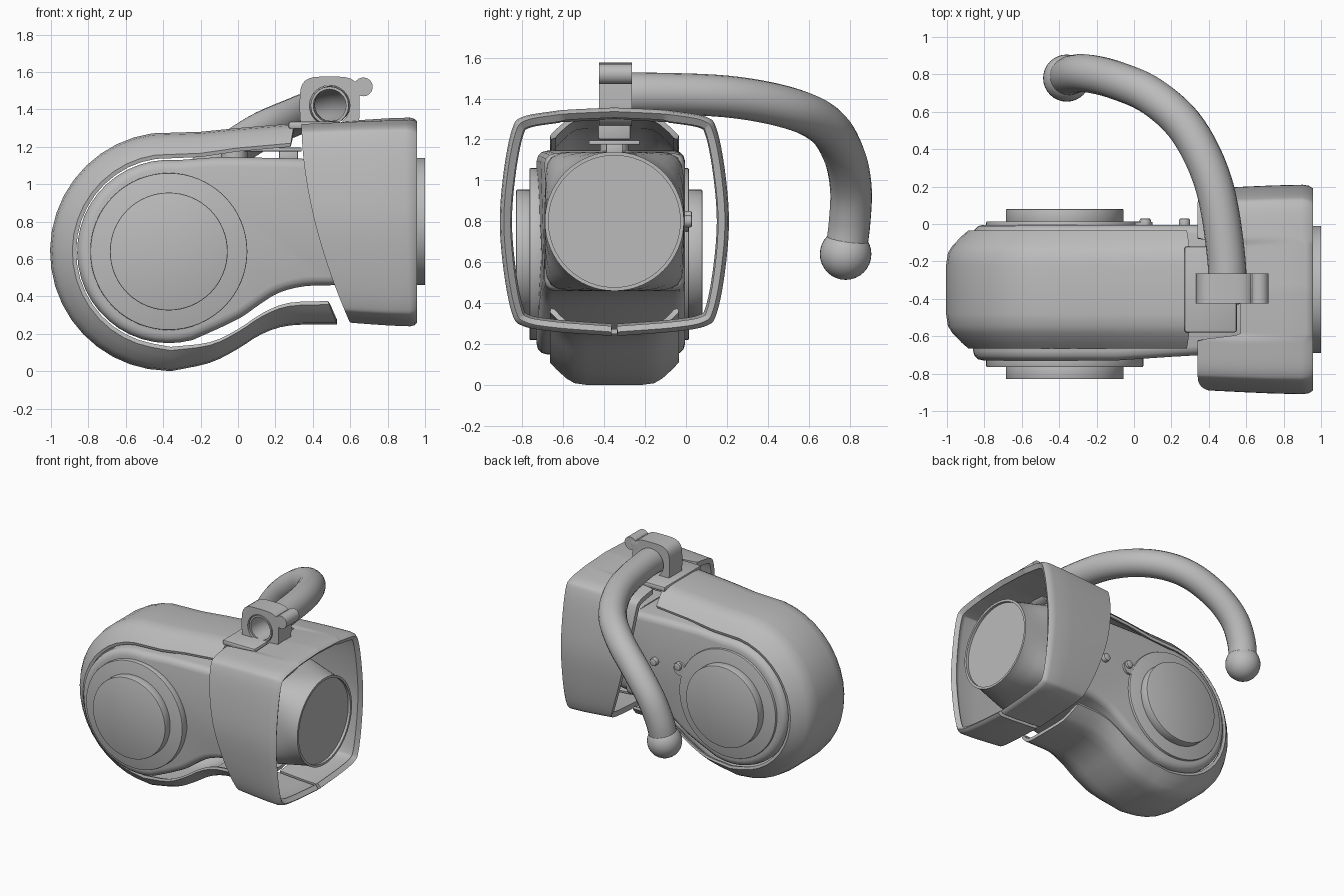
import bpy, bmesh
from math import sin, cos, pi, radians
from mathutils import Vector

cube = bpy.data.objects.get("Cube")
if cube:
    bpy.data.objects.remove(cube, do_unlink=True)

grey = bpy.data.materials.new("plain_grey")
grey.use_nodes = True
grey.diffuse_color = (0.5, 0.5, 0.5, 1)
grey.node_tree.nodes["Principled BSDF"].inputs["Base Color"].default_value = (0.5, 0.5, 0.5, 1)

MID = -0.35              # centre plane in y
HUB = (-0.37, 0.64)      # hub centre in x, z


def finish(ob, angle=35):
    """Apply modifiers, assign the material and shade."""
    bpy.ops.object.select_all(action='DESELECT')
    ob.select_set(True)
    bpy.context.view_layer.objects.active = ob
    bpy.ops.object.convert(target='MESH')
    ob.data.materials.clear()
    ob.data.materials.append(grey)
    bpy.ops.object.shade_smooth_by_angle(angle=radians(angle))
    return ob


def to_object(name, bm):
    bmesh.ops.recalc_face_normals(bm, faces=bm.faces)
    me = bpy.data.meshes.new(name)
    bm.to_mesh(me)
    bm.free()
    ob = bpy.data.objects.new(name, me)
    bpy.context.collection.objects.link(ob)
    return ob


def loft(name, rows, close_row=False, close_col=False, caps=False):
    """Skin a list of point rows."""
    bm = bmesh.new()
    grid = [[bm.verts.new(p) for p in row] for row in rows]
    n, m = len(grid), len(grid[0])
    for i in range(n if close_col else n - 1):
        for j in range(m if close_row else m - 1):
            a, b = grid[i], grid[(i + 1) % n]
            k = (j + 1) % m
            bm.faces.new((a[j], a[k], b[k], b[j]))
    if caps:
        bm.faces.new(grid[0])
        bm.faces.new(grid[-1])
    return to_object(name, bm)


def spline(points, steps):
    """Smooth curve through points (Catmull-Rom)."""
    p = [Vector(q) for q in points]
    p = [2 * p[0] - p[1]] + p + [2 * p[-1] - p[-2]]
    out = []
    for a, b, c, d in zip(p, p[1:], p[2:], p[3:]):
        for s in range(steps):
            t = s / steps
            out.append(0.5 * (2 * b + (c - a) * t + (2 * a - 5 * b + 4 * c - d) * t ** 2
                              + (3 * b - a - 3 * c + d) * t ** 3))
    return out + [p[-2]]


def thicken(ob, thickness):
    mod = ob.modifiers.new("thickness", 'SOLIDIFY')
    mod.thickness = thickness
    mod.offset = -1
    mod.use_even_offset = True


def bevel(ob, width, segments=3):
    mod = ob.modifiers.new("bevel", 'BEVEL')
    mod.width = width
    mod.segments = segments
    mod.limit_method = 'ANGLE'
    mod.angle_limit = radians(40)


def disc(name, x, z, r, y0, y1, edge=0.0):
    """Cylinder lying along y."""
    ring = [(r * cos(2 * pi * i / 64), r * sin(2 * pi * i / 64)) for i in range(64)]
    ob = loft(name, [[(x + u, y, z + v) for u, v in ring] for y in (y0, y1)], True, caps=True)
    if edge:
        bevel(ob, edge, 2)
    return finish(ob)


def box(name, x, y, z, edge=0.01):
    bm = bmesh.new()
    bmesh.ops.create_cube(bm, size=1)
    for v in bm.verts:
        v.co = [lo + (c + 0.5) * (hi - lo) for c, (lo, hi) in zip(v.co, (x, y, z))]
    ob = to_object(name, bm)
    bevel(ob, edge, 2)
    return finish(ob)


def superellipse(a, b, power, count):
    pts = []
    for i in range(count):
        t = 2 * pi * i / count
        r = (abs(cos(t) / a) ** power + abs(sin(t) / b) ** power) ** (-1 / power)
        pts.append((r * cos(t), r * sin(t)))
    return pts


# Main housing: round hub running into a neck
arc = [(HUB[0] + 0.49 * cos(radians(a)), HUB[1] + 0.49 * sin(radians(a))) for a in range(85, 286, 8)]
outline = [(0.55, 1.13), (0.2, 1.14), (-0.1, 1.145)] + arc + spline(
    [(-0.1, 0.23), (0.02, 0.29), (0.12, 0.36), (0.22, 0.42), (0.36, 0.455), (0.55, 0.46)], 3)


def housing_row(front):
    return [(x, MID + (-0.38 + 0.04 * max(0, min(1, (x + 0.1) / 0.6)) if front else 0.345), z)
            for x, z in outline]


housing = loft("main_housing", [housing_row(True), housing_row(False)], True, caps=True)
bevel(housing, 0.05, 3)
finish(housing)

# Nose: squared neck blending into a round end with a shallow recess
stations = [(0.45, 0.34, 9), (0.58, 0.34, 7), (0.72, 0.34, 4), (0.85, 0.34, 2.6), (0.95, 0.34, 2),
            (1.0, 0.34, 2), (1.0, 0.322, 2), (0.98, 0.322, 2)]
finish(loft("nose", [[(x, MID + u, 0.8 + v) for u, v in superellipse(r, r, p, 64)]
                     for x, r, p in stations], True, caps=True))

# Hub plates and caps on both sides
disc("front_plate", *HUB, 0.42, -0.765, -0.7, 0.006)
disc("front_cap", *HUB, 0.315, -0.83, -0.75, 0.006)
disc("back_plate", *HUB, 0.42, -0.05, 0.014, 0.006)
disc("back_cap", *HUB, 0.315, 0.0, 0.08, 0.006)
disc("back_plate_lug", 0.05, 0.8, 0.05, -0.04, 0.012)
for x, z in ((0.06, 0.82), (0.27, 0.8)):
    disc("back_screw", x, z, 0.03, -0.03, 0.03, 0.01)

# Wrap-around cover: outer and inner edges swept with a chamfered section
pairs = [(0.3, 1.325, 0.28, 1.2), (0, 1.3, 0, 1.175), (-0.2, 1.28, -0.2, 1.145)]
for a in range(98, 262, 9):
    c, s = cos(radians(a)), sin(radians(a))
    pairs.append((HUB[0] + 0.635 * c, HUB[1] + 0.638 * s, HUB[0] + 0.495 * c, HUB[1] + 0.5 * s))
lower = [(-0.36, 0, -0.36, 0.13), (-0.15, 0.045, -0.15, 0.155), (0, 0.12, 0, 0.225),
         (0.13, 0.2, 0.13, 0.31), (0.28, 0.245, 0.27, 0.365), (0.53, 0.25, 0.48, 0.375)]
pairs += [tuple(p) for p in spline(lower, 3)]
half = [(0, 0.31), (0.15, 0.315), (0.4, 0.285), (0.75, 0.235), (0.93, 0.195), (1, 0.13)]
section = [(t, -d) for t, d in half] + [(1, 0)] + [(t, d) for t, d in reversed(half)]
cover = loft("wrap_cover", [[(ix + (ox - ix) * t, MID + d, iz + (oz - iz) * t) for t, d in section]
                            for ox, oz, ix, iz in pairs])
thicken(cover, 0.025)
finish(cover)
box("cover_tongue", (0.27, 0.55), (MID - 0.23, MID + 0.23), (1.295, 1.335), 0.012)

# Shroud: open rounded hoop, slit below and notched above for the tongue
side = spline([(0.015, 0.24), (0.3, 0.262), (0.45, 0.29), (0.5, 0.35), (0.54, 0.55), (0.56, 0.8),
               (0.54, 1.05), (0.5, 1.25), (0.45, 1.31), (0.3, 1.338), (0.2, 1.347), (0, 1.356)], 8)
hoop = [(d, z) for d, z in side] + [(-d, z) for d, z in reversed(side[:-1])]


def back_edge(d, z):
    x = 0.34 + 0.25 * max(0, (1.33 - z) / 1.07) ** 1.8
    if z > 1.3:
        t = max(0, min(1, (0.285 - abs(d)) / 0.04))
        x += (0.57 - x) * t * t * (3 - 2 * t)
    return x


rows = []
for f, scale in ((0, 0.965), (0.3, 0.98), (0.6, 0.993), (0.9, 1), (0.96, 0.99), (1, 0.965)):
    rows.append([(back_edge(d, z) * (1 - f) + 0.957 * f, MID + d * scale if abs(d) > 0.02 else MID + d,
                  0.8 + (z - 0.8) * scale) for d, z in hoop])
shroud = loft("shroud", rows)
thicken(shroud, 0.04)
finish(shroud)

# Clamp with a bore, its ear, and the post below
CX, CZ = 0.49, 1.42
outer = superellipse(0.16, 0.155, 4, 48)
inner = superellipse(0.108, 0.108, 2, 48)
finish(loft("clamp", [[(CX + u, y, CZ + v) for u, v in ring] for ring, y in
                      ((outer, -0.425), (inner, -0.425), (inner, -0.265), (outer, -0.265))],
            True, close_col=True))
disc("clamp_ear", 0.67, 1.52, 0.05, -0.425, -0.265)
box("clamp_ear_link", (0.6, 0.67), (-0.425, -0.265), (1.48, 1.55), 0.004)
box("clamp_post", (0.41, 0.57), (-0.43, -0.27), (1.2, 1.32))

# Side handle: bent hollow tube ending in a ball
path = spline([(CX, -0.42, CZ), (0.495, -0.2, 1.425), (0.43, 0.2, 1.41), (0.29, 0.5, 1.355),
               (0.1, 0.68, 1.27), (-0.1, 0.77, 1.13), (-0.25, 0.805, 0.97), (-0.33, 0.8, 0.8),
               (-0.36, 0.78, 0.64)], 6)
curve = bpy.data.curves.new("handle_tube", 'CURVE')
curve.dimensions = '3D'
curve.bevel_depth = 0.102
curve.bevel_resolution = 8
poly = curve.splines.new('POLY')
poly.points.add(len(path) - 1)
for point, co in zip(poly.points, path):
    point.co = (*co, 1)
tube = bpy.data.objects.new("handle_tube", curve)
bpy.context.collection.objects.link(tube)
finish(tube)
thicken(tube, 0.014)
finish(tube)
bm = bmesh.new()
bmesh.ops.create_uvsphere(bm, u_segments=32, v_segments=16, radius=0.126)
ball = to_object("handle_ball", bm)
ball.location = path[-1]
finish(ball)

# Button and slide plate on top of the neck
bm = bmesh.new()
bmesh.ops.create_cone(bm, cap_ends=True, segments=32, radius1=0.07, radius2=0.07, depth=0.06)
button = to_object("top_button", bm)
button.location = (-0.02, MID, 1.16)
finish(button)
box("slide_plate", (0.03, 0.34), (MID - 0.125, MID + 0.125), (1.175, 1.195), 0.004)
box("slide_plate_foot", (0.22, 0.32), (MID - 0.04, MID + 0.04), (1.12, 1.18), 0.004)
